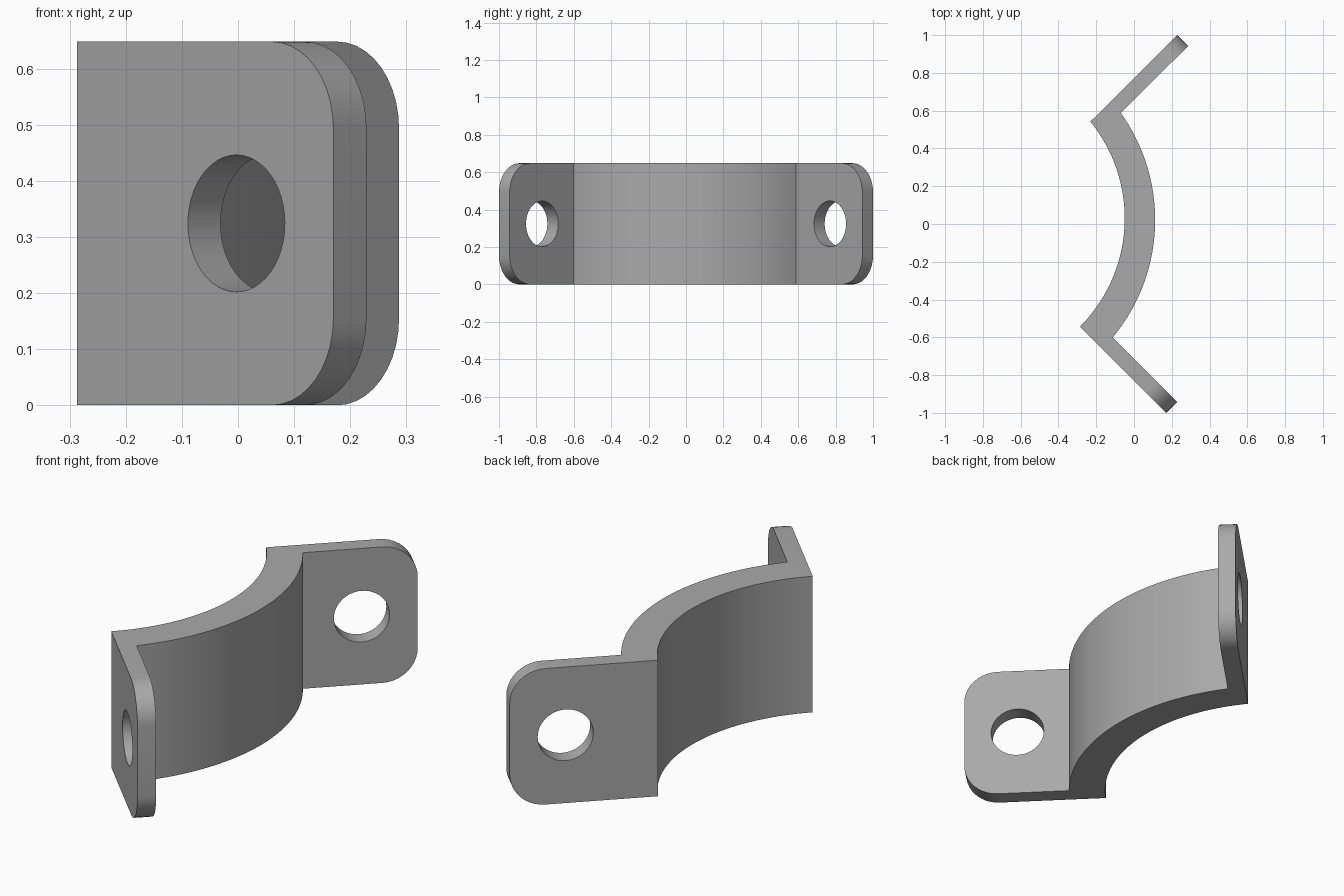
import bpy
import bmesh
from math import atan2, cos, sin, pi
from mathutils import Vector, Matrix

HEIGHT = 0.648
CENTRE = Vector((-0.861, 0.024))
CORNER_R = 0.155
HOLE_R = 0.122
HOLE_FROM_TIP = 0.245

cube = bpy.data.objects.get("Cube")
if cube:
    bpy.data.objects.remove(cube, do_unlink=True)

steel = bpy.data.materials.new("grey_steel")
steel.use_nodes = True
colour = (0.4, 0.4, 0.4, 1)
steel.diffuse_color = colour
steel.node_tree.nodes["Principled BSDF"].inputs["Base Color"].default_value = colour


def arc(start, end, steps=40):
    """Points from start to end around CENTRE, blending the two radii."""
    a, b = Vector(start) - CENTRE, Vector(end) - CENTRE
    a0, a1 = atan2(a.y, a.x), atan2(b.y, b.x)
    points = []
    for i in range(steps + 1):
        t = i / steps
        ang, r = a0 + (a1 - a0) * t, a.length + (b.length - a.length) * t
        points.append(CENTRE + Vector((cos(ang), sin(ang))) * r)
    return points


# Plan outline: curved saddle with a flange at each end
back_tip = [Vector((0.287, 0.943)), Vector((0.229, 1.0))]
front_tip = [Vector((0.17, -1.0)), Vector((0.229, -0.943))]
outline = (arc((-0.113, -0.601), (-0.07, 0.588)) + back_tip
           + arc((-0.231, 0.542), (-0.287, -0.544)) + front_tip)

bm = bmesh.new()
base = bm.faces.new([bm.verts.new((p.x, p.y, 0)) for p in outline])
top = bmesh.ops.extrude_face_region(bm, geom=[base])
bmesh.ops.translate(bm, vec=(0, 0, HEIGHT),
                    verts=[v for v in top["geom"] if isinstance(v, bmesh.types.BMVert)])
bmesh.ops.recalc_face_normals(bm, faces=bm.faces[:])

# Rounded flange corners
tips = [e for e in bm.edges
        if all(abs(v.co.y) > 0.9 for v in e.verts)
        and abs(e.verts[0].co.z - e.verts[1].co.z) < 0.01]
bmesh.ops.bevel(bm, geom=tips, offset=CORNER_R, segments=10, profile=0.5, affect='EDGES')
mesh = bpy.data.meshes.new("saddle_bracket")
bm.to_mesh(mesh)
bm.free()
mesh.materials.append(steel)
bracket = bpy.data.objects.new("saddle_bracket", mesh)
bpy.context.collection.objects.link(bracket)

# Bolt hole through each flange
for side, tip in ((1, back_tip), (-1, front_tip)):
    along = Vector((-1, -side, 0)).normalized()
    axis = Vector((-1, side, 0)).normalized()
    mid = (tip[0] + tip[1]) / 2
    pos = Vector((mid.x, mid.y, HEIGHT / 2)) + along * HOLE_FROM_TIP
    bpy.ops.mesh.primitive_cylinder_add(vertices=48, radius=HOLE_R, depth=0.3)
    cutter = bpy.context.object
    cutter.name = "hole_cutter"
    cutter.hide_render = True
    cutter.matrix_world = Matrix.Translation(pos) @ axis.to_track_quat('Z', 'Y').to_matrix().to_4x4()
    cutter.data.materials.append(steel)
    bpy.context.view_layer.update()
    cut = bracket.modifiers.new("bolt_hole", 'BOOLEAN')
    cut.object, cut.operation, cut.solver = cutter, 'DIFFERENCE', 'EXACT'
    bpy.context.view_layer.objects.active = bracket
    bpy.ops.object.modifier_apply(modifier=cut.name)
    bpy.data.objects.remove(cutter, do_unlink=True)

# Smooth curves, crisp corners
bpy.ops.object.select_all(action='DESELECT')
bracket.select_set(True)
bpy.context.view_layer.objects.active = bracket
bpy.ops.object.shade_smooth_by_angle(angle=pi / 6)
